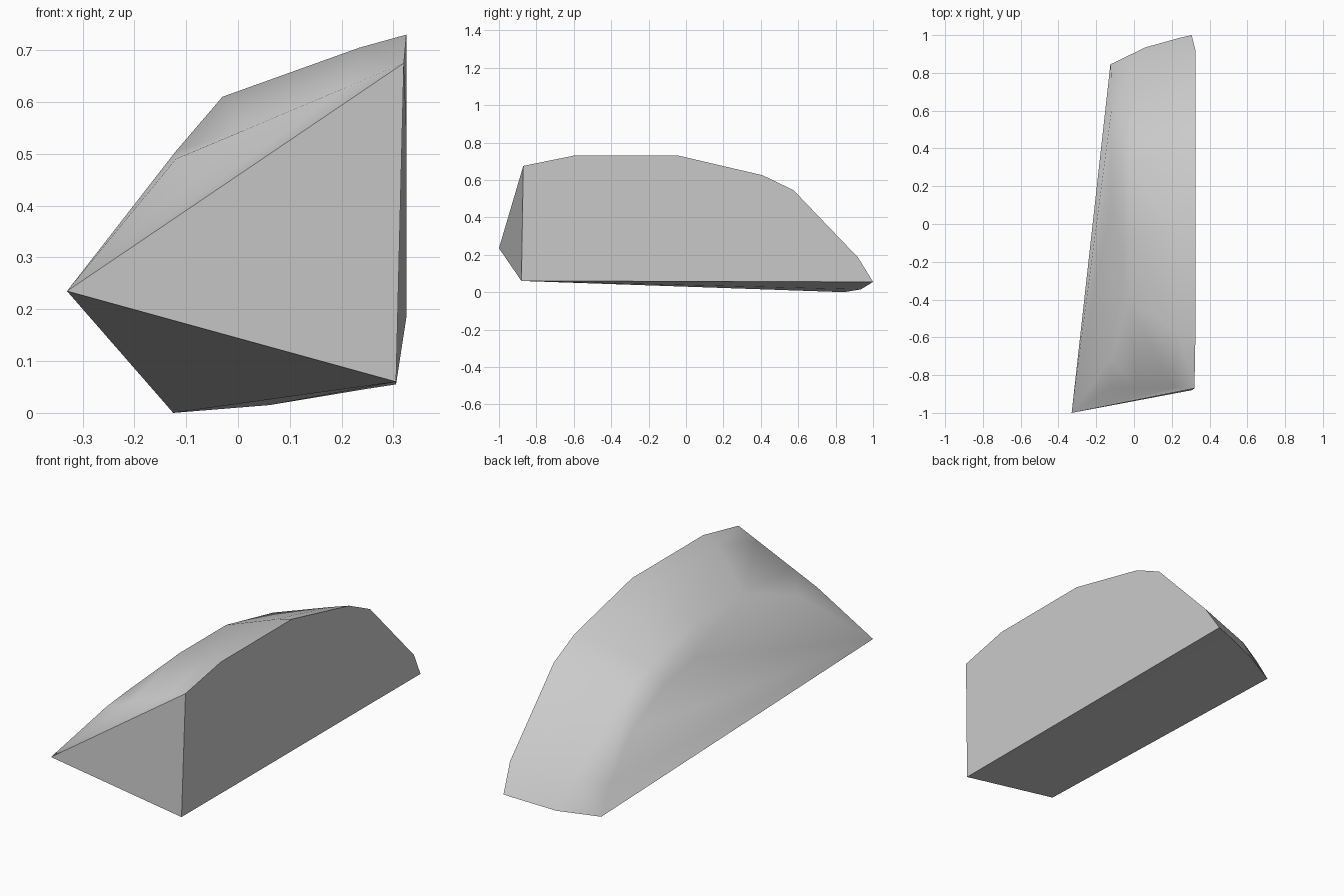
import bpy
import bmesh
from mathutils import Vector

cube = bpy.data.objects.get("Cube")
if cube:
    bpy.data.objects.remove(cube, do_unlink=True)

# Plain grey stone
stone = bpy.data.materials.new("grey_stone")
stone.use_nodes = True
GREY = (0.6, 0.6, 0.6, 1)
stone.diffuse_color = GREY
stone.node_tree.nodes["Principled BSDF"].inputs["Base Color"].default_value = GREY

# Arched profiles, from the front to the back of the shard
rim = [(.32, -.87, .675), (.325, -.6, .73), (.325, -.04, .73), (.325, .41, .625),
       (.325, .575, .545), (.325, .92, .185), (.305, 1, .055)]
shoulder = [(.235, -.58, .705), (.235, -.04, .705), (.235, .38, .605),
            (.235, .55, .53), (.235, .9, .17), (.24, .985, .045)]
crown = [(-.03, -.41, .61), (-.03, -.05, .61), (-.03, .32, .53),
         (-.02, .48, .45), (.03, .85, .14), (.06, .935, .015)]
ridge = [(-.12, -.86, .49), (-.12, -.71, .505), (-.12, .1, .505), (-.12, .35, .46),
         (-.12, .6, .33), (-.12, .77, .13), (-.125, .845, 0)]

# The front edge runs straight from rim to ridge
start, end = Vector(rim[0]), Vector(ridge[0])
shoulder.insert(0, start.lerp(end, .25))
crown.insert(0, start.lerp(end, .7))

bm = bmesh.new()
rows = [[bm.verts.new(p) for p in row] for row in (rim, shoulder, crown, ridge)]
tip = bm.verts.new((-.33, -1, .235))
foot = bm.verts.new((.305, -.88, .06))


def add_face(verts, smooth):
    bm.faces.new(verts).smooth = smooth


def fan(centre, points, smooth):
    for a, b in zip(points, points[1:]):
        add_face((centre, a, b), smooth)


# Weathered outer skin between the profiles
for near, far in zip(rows, rows[1:]):
    for i in range(len(near) - 1):
        add_face((near[i], near[i + 1], far[i + 1], far[i]), True)

# Broken left side and the narrow front slope
fan(tip, rows[3], True)
fan(tip, [row[0] for row in rows], True)

# Flat cuts: side, front and underside
add_face([foot] + rows[0][::-1], False)
add_face((tip, foot, rows[0][0]), False)
fan(foot, [row[-1] for row in rows] + [tip], False)

bmesh.ops.recalc_face_normals(bm, faces=bm.faces)
mesh = bpy.data.meshes.new("stone_shard")
bm.to_mesh(mesh)
bm.free()
mesh.materials.append(stone)
shard = bpy.data.objects.new("stone_shard", mesh)
bpy.context.collection.objects.link(shard)
